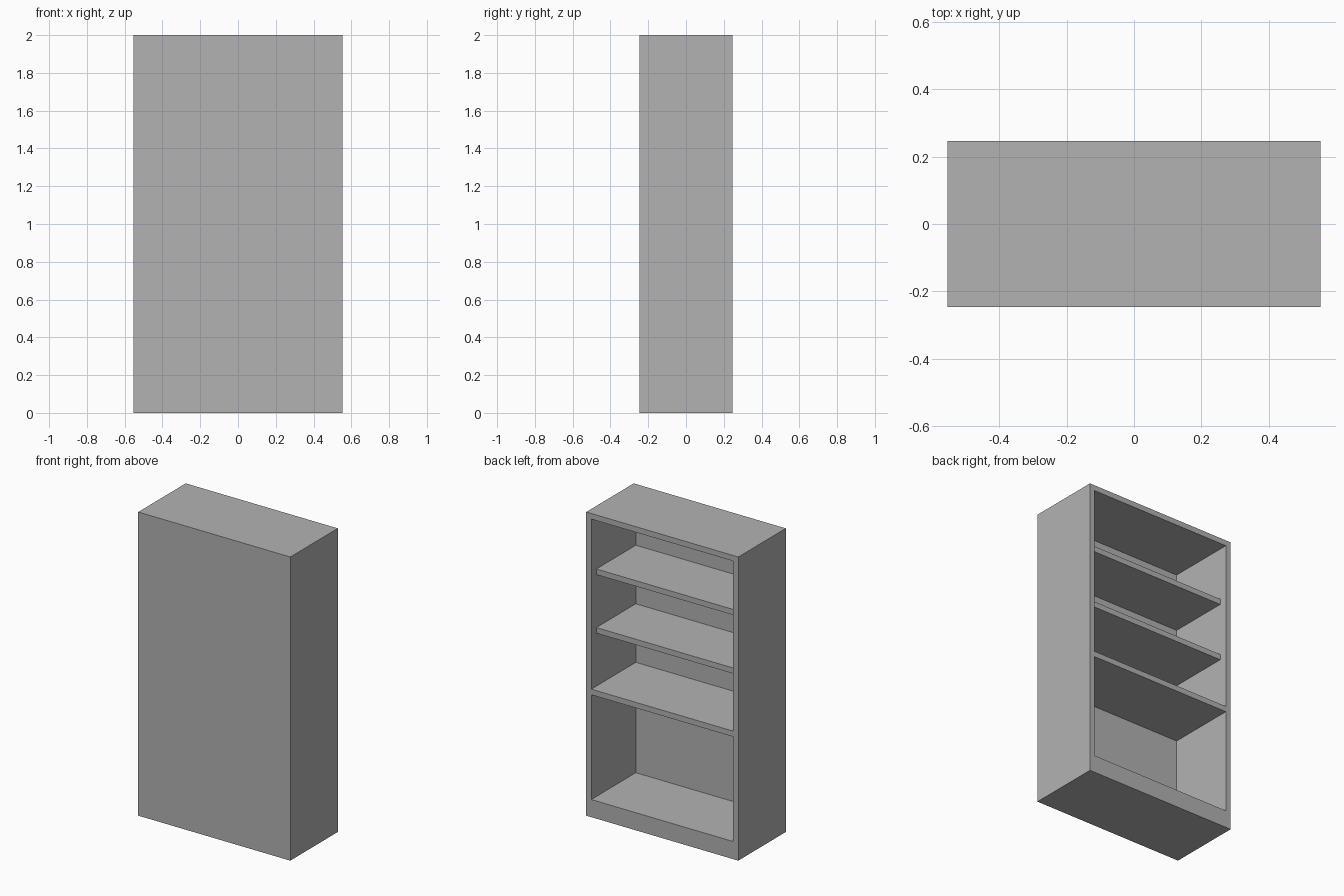
import bpy

cube = bpy.data.objects.get("Cube")
if cube:
    bpy.data.objects.remove(cube, do_unlink=True)

# Overall half width, half depth and height
W, D, H = 0.554, 0.247, 2.0
BOARD = 0.037      # board thickness
PANEL = 0.031      # closed panel thickness
BASE = 0.116       # plinth height
SETBACK = 0.053    # loose shelves sit back from the open side

grey = bpy.data.materials.new("plain_grey")
grey.use_nodes = True
colour = (0.448, 0.448, 0.448, 1)
grey.diffuse_color = colour
grey.node_tree.nodes["Principled BSDF"].inputs["Base Color"].default_value = colour


def box(name, low, high):
    """Axis-aligned board between two opposite corners."""
    bpy.ops.mesh.primitive_cube_add(size=1)
    ob = bpy.context.object
    ob.name = name
    ob.location = [(a + b) / 2 for a, b in zip(low, high)]
    ob.scale = [b - a for a, b in zip(low, high)]
    bpy.ops.object.transform_apply(location=True, rotation=False, scale=True)
    ob.data.materials.append(grey)
    return ob


inner = W - BOARD
back = -D + PANEL

# Closed panel and sides
box("closed_panel", (-W, -D, 0), (W, back, H))
box("left_side", (inner, back, 0), (W, D, H))
box("right_side", (-W, back, 0), (-inner, D, H))

# Horizontal boards flush with the open side
box("base", (-inner, back, 0), (inner, D, BASE))
box("top", (-inner, back, H - BOARD), (inner, D, H))
fixed = 0.843
box("fixed_shelf", (-inner, back, fixed - BOARD), (inner, D, fixed))

# Two set-back shelves, evenly spaced up to the top
step = (H - fixed) / 3
for i, name in enumerate(("lower_loose_shelf", "upper_loose_shelf"), 1):
    z = fixed + step * i
    box(name, (-inner, back, z - BOARD), (inner, D - SETBACK, z))
